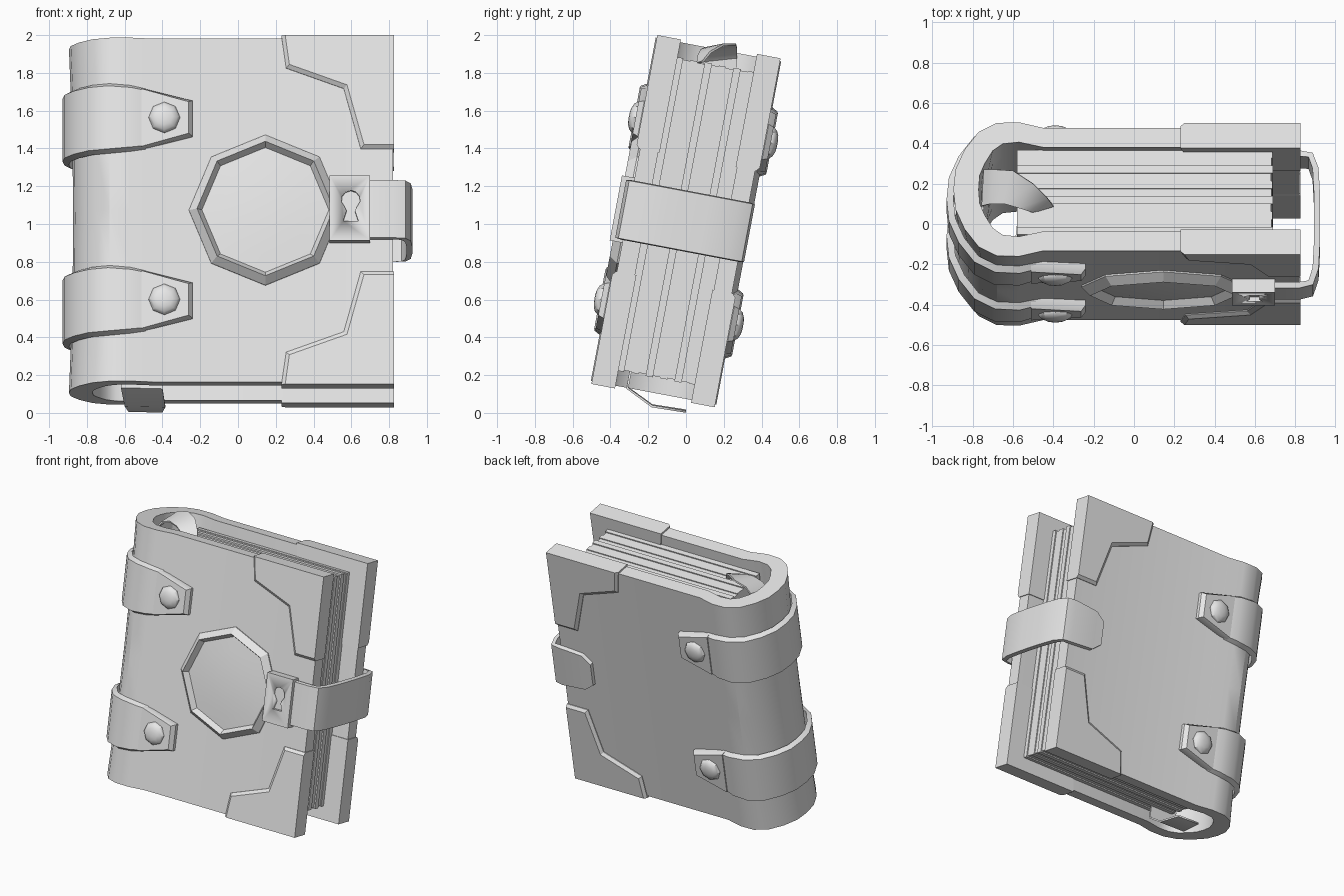
import bpy, bmesh, math
from mathutils import Matrix, Vector

if "Cube" in bpy.data.objects:
    bpy.data.objects.remove(bpy.data.objects["Cube"])

# Local frame: x = width, y = thickness (front is -y), z = height; the book leans back
LEAN = Matrix.Translation((0, 0, 1.015)) @ Matrix.Rotation(math.radians(-10.7), 4, 'X')
grey = bpy.data.materials.new("grey")
grey.diffuse_color = (0.8, 0.8, 0.8, 1)
grey.use_nodes = True
grey.node_tree.nodes["Principled BSDF"].inputs["Base Color"].default_value = grey.diffuse_color


def add_mesh(name, verts, faces, lean=True, angle=30):
    bm = bmesh.new()
    vs = [bm.verts.new(v) for v in verts]
    for f in faces:
        bm.faces.new([vs[i] for i in f])
    if lean:
        bm.transform(LEAN)
    bmesh.ops.recalc_face_normals(bm, faces=bm.faces)
    for f in bm.faces:
        f.smooth = True
    for e in bm.edges:
        e.smooth = len(e.link_faces) == 2 and e.calc_face_angle(0) < math.radians(angle)
    me = bpy.data.meshes.new(name)
    bm.to_mesh(me)
    bm.free()
    me.materials.append(grey)
    ob = bpy.data.objects.new(name, me)
    bpy.context.collection.objects.link(ob)
    return ob


def loft(name, rings, **kw):
    """Skin closed rings of equal size and cap both ends."""
    n = len(rings[0])
    faces = [(r * n + i, r * n + (i + 1) % n, (r + 1) * n + (i + 1) % n, (r + 1) * n + i)
             for r in range(len(rings) - 1) for i in range(n)]
    faces += [tuple(range(n)), tuple(range((len(rings) - 1) * n, len(rings) * n))]
    return add_mesh(name, [p for ring in rings for p in ring], faces, **kw)


def box(name, x0, x1, y0, y1, z0, z1):
    return loft(name, [[(x0, y, z0), (x1, y, z0), (x1, y, z1), (x0, y, z1)] for y in (y0, y1)])


def disc(name, cx, cz, steps, sides=8, side=-1):
    """Turned shape on a cover; steps are (radius, distance out)."""
    angs = [2 * math.pi * i / sides for i in range(sides)]
    return loft(name, [[(cx + r * math.cos(a), side * y, cz + r * math.sin(a)) for a in angs]
                       for r, y in steps])


def band(name, path, halves, z, thick, flip=1, bevel=0.018):
    """Bevelled strap that follows a path in the x-y plane."""
    rings = []
    for i, (x, y) in enumerate(path):
        a, b = path[max(i - 1, 0)], path[min(i + 1, len(path) - 1)]
        d = Vector((b[0] - a[0], b[1] - a[1])).normalized()
        ox, oy = x - d.y * thick * flip, y + d.x * thick * flip
        h = halves[i]
        rings.append([(x, y, z - h), (ox, oy, z - h + bevel), (ox, oy, z + h - bevel), (x, y, z + h)])
    return loft(name, rings)


def mirrored(half, mid):
    return half + [mid] + [(x, -y) for x, y in reversed(half)]


# Cover: two boards and a rounded spine in one wrapped section, slightly waisted
outer = mirrored([(.82, -.31), (-.45, -.31), (-.57, -.338), (-.68, -.335),
                  (-.77, -.29), (-.84, -.2), (-.885, -.1)], (-.895, 0))
inner = mirrored([(.82, -.212), (-.45, -.212), (-.57, -.238), (-.65, -.23),
                  (-.70, -.195), (-.74, -.13), (-.765, -.07)], (-.77, 0))
levels = [-.925, -.6, -.3, 0, .3, .6, .925]
n = len(outer)
verts, faces = [], []
for w in levels:
    waist = .022 * (1 - (w / .925) ** 2)
    verts += [(x + (waist if x < -.72 else 0), y, w) for x, y in outer + inner]
m = 2 * n
for k in range(len(levels) - 1):
    a, b = k * m, (k + 1) * m
    for i in range(n - 1):
        faces += [(a + i, a + i + 1, b + i + 1, b + i),
                  (a + n + i, b + n + i, b + n + i + 1, a + n + i + 1)]
    for i in (0, n - 1):
        faces.append((a + i, b + i, b + n + i, a + n + i))
for a in (0, (len(levels) - 1) * m):
    faces += [(a + i, a + i + 1, a + n + i + 1, a + n + i) for i in range(n - 1)]
add_mesh("cover", verts, faces)

# Pages: sheets bundled in slabs with slightly uneven edges
count = 11
for i in range(count):
    y0 = -.213 + .426 * i / count
    d = (0, .008, .003, .01)[i % 4]
    box("pages", -.58, .69 - d, y0, y0 + .426 / count, -.845 + d, .845 - d)

# Corner plates on both boards, top and bottom
corner = [(.23, .94), (.255, .765), (.56, .655), (.65, .33), (.826, .33), (.826, .94)]
face = [(.25, .94), (.272, .782), (.577, .672), (.667, .35), (.826, .35), (.826, .94)]
for s in (-1, 1):
    for t in (-1, 1):
        loft("corner_plate", [[(x, s * y, t * z) for x, z in prof]
                              for prof, y in ((corner, .205), (corner, .315), (face, .332))])

# Spine straps with end plates and rivets
for z in (-.49, .49):
    path = outer[1:-1]
    path = [(-.49, -.315)] + path[1:-1] + [(-.49, .315)]
    halves = [.165, .178] + [.188] * (len(path) - 4) + [.178, .165]
    band("spine_strap", path, halves, z, .034)
    for s in (-1, 1):
        base = [(-.51, -.163), (-.51, .163), (-.24, .095), (-.24, -.095)]
        top = [(-.51, -.155), (-.51, .155), (-.262, .085), (-.262, -.085)]
        loft("strap_end", [[(x, s * y, z + w) for x, w in prof]
                           for prof, y in ((base, .3), (base, .335), (top, .364))])
        disc("rivet", -.39, z, [(.085, .355), (.083, .368), (.07, .385), (.045, .396), (.018, .4)],
             side=s)

# Octagonal medallion frame with a gently domed centre
disc("medallion", .145, 0, [(.405, .3), (.405, .318), (.362, .362), (.336, .322),
                            (.24, .330), (.13, .336), (.05, .338)])

# Lock plate with a keyhole cut into it
lock = box("lock_plate", .485, .70, -.378, -.30, -.175, .175)
arc = [math.radians(a) for a in range(-50, 231, 35)]
hole = [(.597 + .05 * math.cos(a), .045 + .05 * math.sin(a)) for a in arc]
hole += [(.575, -.015), (.557, -.07), (.637, -.07), (.619, -.015)]
cutter = loft("keyhole_cutter", [[(x, y, z) for x, z in hole] for y in (-.42, -.355)])
cutter.hide_render = True
cutter.hide_viewport = True
cut = lock.modifiers.new("keyhole", 'BOOLEAN')
cut.operation = 'DIFFERENCE'
cut.solver = 'EXACT'
cut.object = cutter

# Clasp strap around the page side, tapering on the back board
clasp = [(.69, -.322), (.82, -.322), (.865, -.315), (.885, -.25), (.893, -.1), (.893, .1),
         (.885, .25), (.865, .308), (.82, .312), (.63, .308), (.56, .308)]
band("clasp_strap", clasp, [.16] * 9 + [.145, .09], 0, .03, flip=-1, bevel=.005)


# Bookmark ribbon: curled end above the pages and folded tail below
def ribbon(name, pairs):
    vs = [p for pair in pairs for p in pair]
    fs = [(2 * i, 2 * i + 1, 2 * i + 3, 2 * i + 2) for i in range(len(pairs) - 1)]
    ob = add_mesh(name, vs, fs, lean=False, angle=40)
    mod = ob.modifiers.new("thickness", 'SOLIDIFY')
    mod.thickness = .012
    mod.offset = 0


ribbon("bookmark_top", [((-.75, .07, 1.6), (-.75, .25, 1.6)),
                        ((-.75, .09, 1.86), (-.74, .27, 1.88)),
                        ((-.71, .10, 1.91), (-.69, .27, 1.93)),
                        ((-.64, .10, 1.93), (-.60, .265, 1.95)),
                        ((-.57, .08, 1.92), (-.50, .20, 1.95)),
                        ((-.52, .065, 1.89), (-.43, .13, 1.91)),
                        ((-.50, .06, 1.85), (-.40, .09, 1.86))])
ribbon("bookmark_tail", [((-.62, -.29, .24), (-.40, -.29, .24)),
                         ((-.62, -.31, .135), (-.40, -.31, .13)),
                         ((-.60, -.18, .04), (-.385, -.18, .035)),
                         ((-.58, 0, .012), (-.40, 0, .007))])
